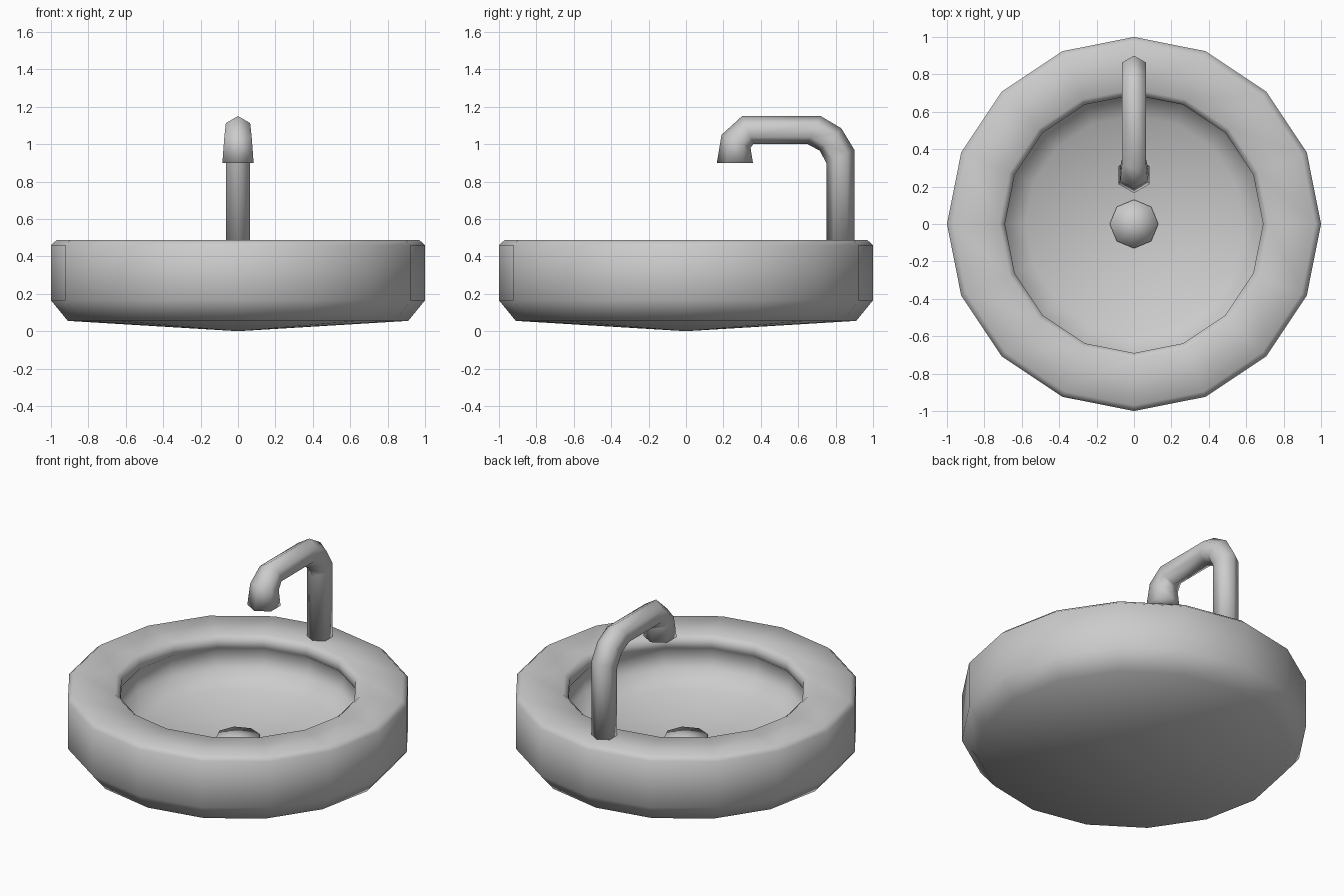
import bpy, bmesh, math
from mathutils import Vector

if "Cube" in bpy.data.objects:
    bpy.data.objects.remove(bpy.data.objects["Cube"])


def finish(name, bm):
    bmesh.ops.recalc_face_normals(bm, faces=bm.faces)
    mesh = bpy.data.meshes.new(name)
    bm.to_mesh(mesh)
    bm.free()
    obj = bpy.data.objects.new(name, mesh)
    bpy.context.collection.objects.link(obj)
    mesh.shade_smooth()
    return obj


def bridge(bm, rings):
    for a, b in zip(rings, rings[1:]):
        n = max(len(a), len(b))
        for i in range(n):
            j = (i + 1) % n
            if len(a) == 1:
                bm.faces.new((a[0], b[i], b[j]))
            elif len(b) == 1:
                bm.faces.new((a[i], a[j], b[0]))
            else:
                bm.faces.new((a[i], a[j], b[j], b[i]))


def lathe(name, profile, sides):
    bm = bmesh.new()
    rings = []
    for r, z in profile:
        count = 1 if r == 0 else sides
        rings.append([bm.verts.new((r * math.cos(math.tau * i / sides),
                                    r * math.sin(math.tau * i / sides), z))
                      for i in range(count)])
    bridge(bm, rings)
    return finish(name, bm)


# Basin: shallow cone underside, rounded wall, broad rim, undercut lip and inner bowl
lathe("basin", [
    (0, 0.0), (0.91, 0.055), (1.0, 0.165), (1.0, 0.46), (0.97, 0.487),
    (0.72, 0.487), (0.69, 0.46), (0.69, 0.41), (0.73, 0.37),
    (0.70, 0.27), (0.58, 0.19), (0, 0.13)], 16)

# Drain cap: low eight-sided smooth lens
lathe("drain", [(0, 0.10), (0.12, 0.11), (0.13, 0.165), (0, 0.18)], 8)

# Faucet: hexagonal pipe swept through (outer, inner) side-view points (y, z)
sections = [
    ((0.90, 0.46), (0.75, 0.46)),
    ((0.90, 0.97), (0.75, 0.90)),
    ((0.83, 1.085), (0.715, 0.965)),
    ((0.72, 1.15), (0.65, 1.0)),
    ((0.30, 1.15), (0.36, 1.0)),
    ((0.19, 1.05), (0.345, 0.98)),
    ((0.165, 0.90), (0.358, 0.90)),
]
bm = bmesh.new()
rings = []
for outer, inner in sections:
    o, n = Vector((0, *outer)), Vector((0, *inner))
    mid, half = (o + n) / 2, (o - n) / 2
    width = half.length if outer[0] < 0.25 else 0.075
    rings.append([bm.verts.new(mid + half * math.cos(math.tau * i / 6)
                               + Vector((width * math.sin(math.tau * i / 6), 0, 0)))
                  for i in range(6)])
bridge(bm, rings)
bm.faces.new(rings[0])
bm.faces.new(rings[-1])
finish("faucet", bm)
